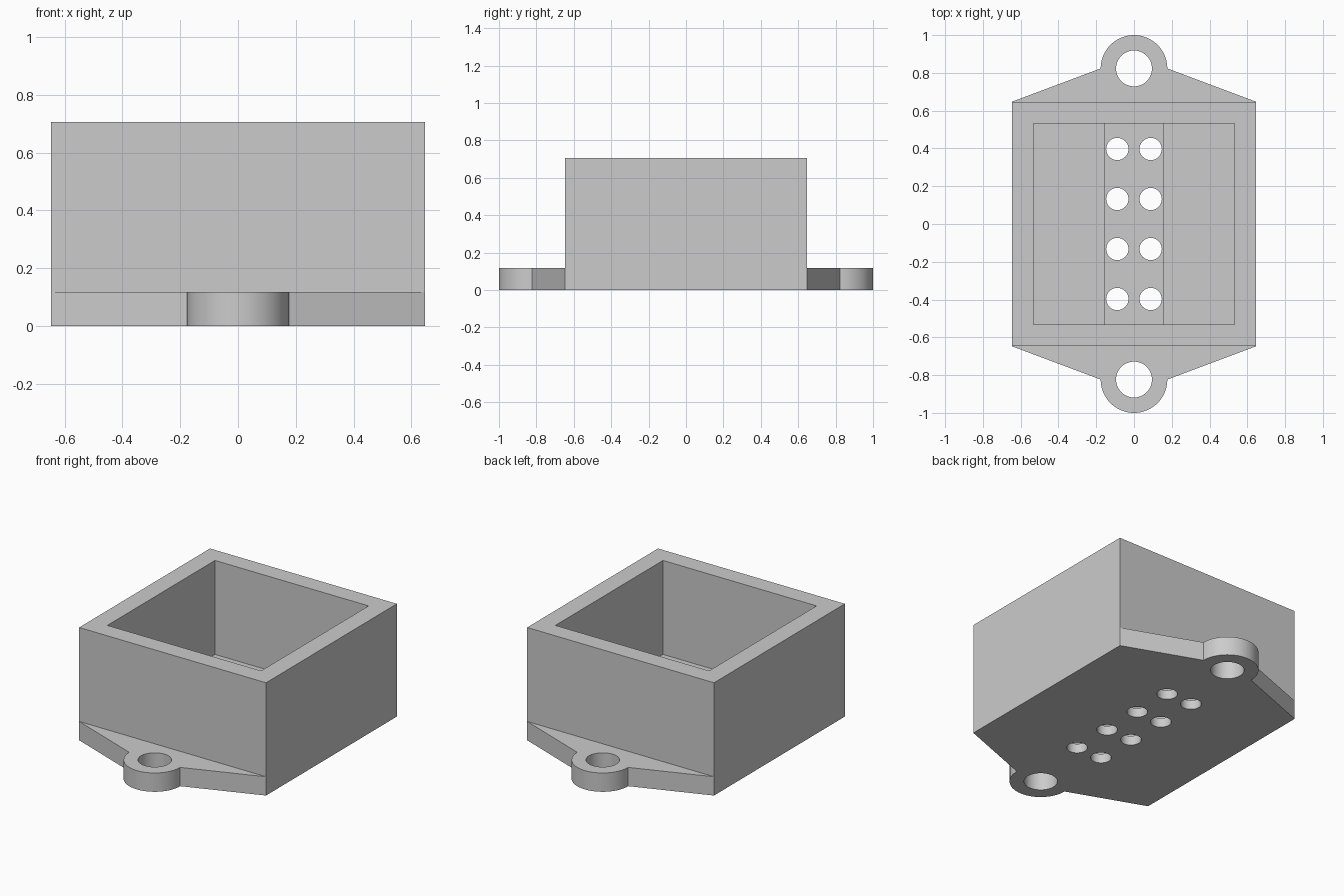
import bpy, bmesh, math

if "Cube" in bpy.data.objects:
    bpy.data.objects.remove(bpy.data.objects["Cube"])

U = 1 / 17            # design unit: the part is 34 units long
HALF = 11 * U         # half width of the square box
HEIGHT = 12 * U
FLANGE = 2 * U        # flange and floor thickness
EAR_Y = 14 * U
EAR_R = 3 * U

grey = bpy.data.materials.new("grey plastic")
grey.diffuse_color = (0.6, 0.6, 0.6, 1)
grey.use_nodes = True
grey.node_tree.nodes["Principled BSDF"].inputs["Base Color"].default_value = grey.diffuse_color


def prism(name, outline, z0, z1):
    """Extrude a closed xy outline from z0 to z1."""
    bm = bmesh.new()
    face = bm.faces.new([bm.verts.new((x, y, z0)) for x, y in outline])
    top = bmesh.ops.extrude_face_region(bm, geom=[face])["geom"]
    bmesh.ops.translate(bm, vec=(0, 0, z1 - z0),
                        verts=[v for v in top if isinstance(v, bmesh.types.BMVert)])
    bmesh.ops.recalc_face_normals(bm, faces=bm.faces)
    mesh = bpy.data.meshes.new(name)
    bm.to_mesh(mesh)
    bm.free()
    mesh.materials.append(grey)
    obj = bpy.data.objects.new(name, mesh)
    bpy.context.collection.objects.link(obj)
    return obj


def rect(hx, hy):
    return [(-hx, -hy), (hx, -hy), (hx, hy), (-hx, hy)]


def arc(cx, cy, r, a0, a1, n):
    return [(cx + r * math.cos(a0 + (a1 - a0) * i / n),
             cy + r * math.sin(a0 + (a1 - a0) * i / n)) for i in range(n + 1)]


def circle(cx, cy, r, n=48):
    return arc(cx, cy, r, 0, math.tau, n)[:-1]


def combine(target, tool, operation):
    """Apply a boolean and remove the helper."""
    tool.hide_render = True
    mod = target.modifiers.new("bool", "BOOLEAN")
    mod.operation, mod.solver, mod.object = operation, "EXACT", tool
    bpy.context.view_layer.objects.active = target
    bpy.ops.object.modifier_apply(modifier=mod.name)
    bpy.data.objects.remove(tool)


# Mounting flange: square base tapering to a round ear at each end
end = [(HALF, HALF)] + arc(0, EAR_Y, EAR_R, 0, math.pi, 32) + [(-HALF, HALF)]
outline = end + [(-x, -y) for x, y in end]
housing = prism("housing", outline, 0, FLANGE)

# Box walls
combine(housing, prism("walls", rect(HALF, HALF), 0, HEIGHT), "UNION")

# Open cavity, then the shallow channel along its floor
combine(housing, prism("cavity", rect(0.532, 0.532), FLANGE, 1), "DIFFERENCE")
combine(housing, prism("channel", rect(0.157, 0.532), U, 0.4), "DIFFERENCE")

# Screw holes in the ears
for side in (-1, 1):
    combine(housing, prism("screw_hole", circle(0, side * EAR_Y, 0.095), -0.1, 0.3), "DIFFERENCE")

# Two rows of four pin holes through the channel floor
for x in (-1.5 * U, 1.5 * U):
    for y in (-6.75 * U, -2.25 * U, 2.25 * U, 6.75 * U):
        combine(housing, prism("pin_hole", circle(x, y, U, 32), -0.1, 0.3), "DIFFERENCE")

# Smooth the round walls, keep the corners crisp
bpy.ops.object.select_all(action="DESELECT")
housing.select_set(True)
bpy.context.view_layer.objects.active = housing
bpy.ops.object.shade_smooth_by_angle(angle=math.radians(20))
